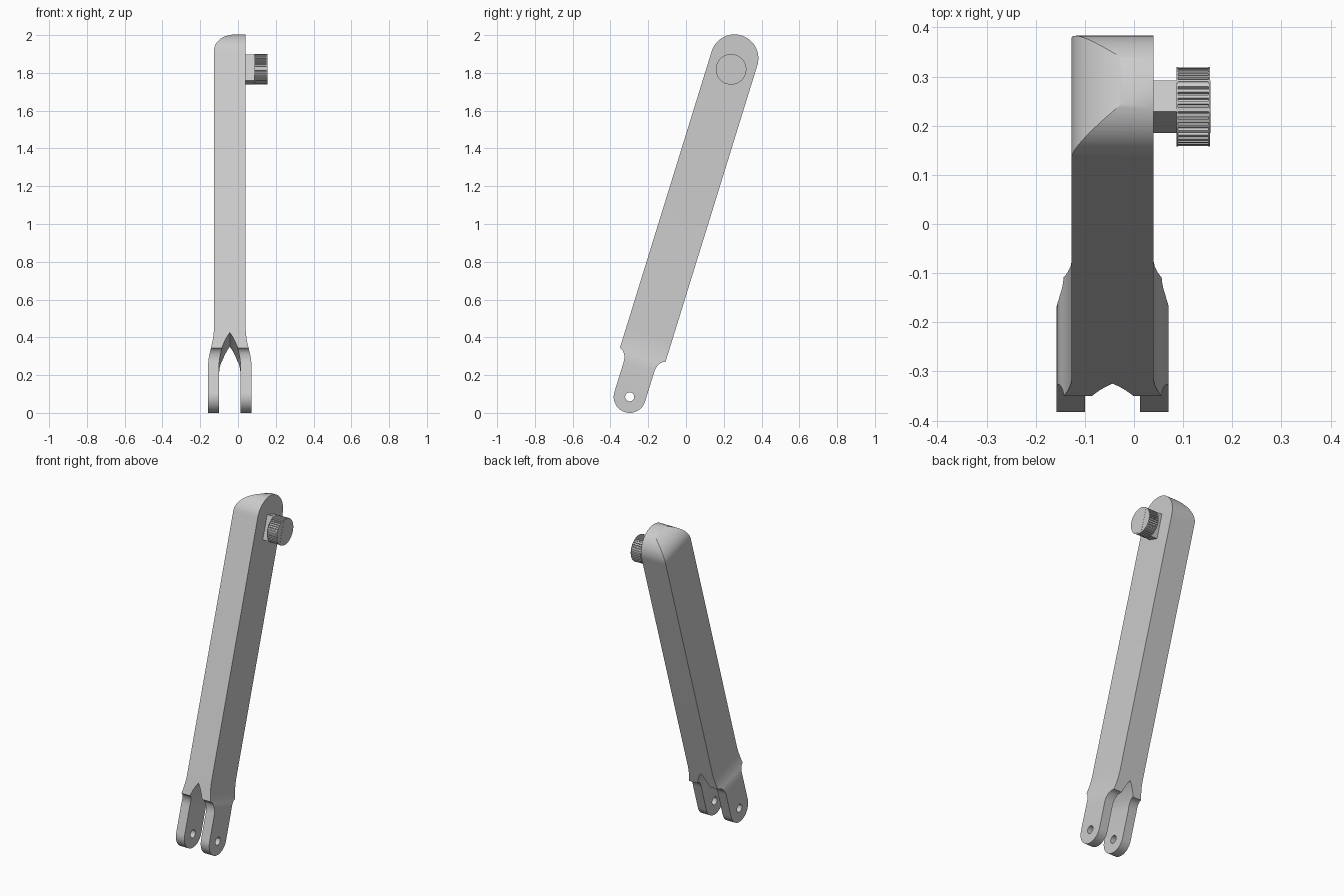
import bpy, bmesh, math
from mathutils import Matrix

if "Cube" in bpy.data.objects:
    bpy.data.objects.remove(bpy.data.objects["Cube"])

# Local frame: x across, y through the depth, z along the arm from the fork pivot
TILT = Matrix.Translation((0, -0.298, 0.085)) @ Matrix.Rotation(-math.radians(17.2), 4, 'X')
CX, HALF_W = -0.0435, 0.0835      # beam centre and half width in x
R, TOP = 0.1265, 1.876            # beam half depth, centre of the rounded top
TONGUE = 0.085                    # half depth of the fork prongs

gray = bpy.data.materials.new("gray_metal")
gray.diffuse_color = (0.6, 0.6, 0.6, 1)
gray.use_nodes = True
gray.node_tree.nodes["Principled BSDF"].inputs["Base Color"].default_value = gray.diffuse_color


def prism(name, outline, axis, lo, hi):
    """Extrude a closed 2D outline along x (points are y,z) or y (points are x,z)."""
    bm = bmesh.new()
    place = (lambda a, b, t: (t, a, b)) if axis == 'X' else (lambda a, b, t: (a, t, b))
    ends = [[bm.verts.new(place(a, b, t)) for a, b in outline] for t in (lo, hi)]
    bm.faces.new(ends[0])
    bm.faces.new(ends[1])
    n = len(outline)
    for i in range(n):
        j = (i + 1) % n
        bm.faces.new((ends[0][i], ends[0][j], ends[1][j], ends[1][i]))
    bmesh.ops.recalc_face_normals(bm, faces=bm.faces)
    mesh = bpy.data.meshes.new(name)
    bm.to_mesh(mesh)
    bm.free()
    mesh.materials.append(gray)
    ob = bpy.data.objects.new(name, mesh)
    ob.matrix_world = TILT
    bpy.context.collection.objects.link(ob)
    return ob


def arc(cx, cy, rx, ry, a0, a1, n):
    return [(cx + rx * math.cos(math.radians(a0 + (a1 - a0) * i / n)),
             cy + ry * math.sin(math.radians(a0 + (a1 - a0) * i / n))) for i in range(n + 1)]


def combine(target, other, operation):
    mod = target.modifiers.new("cut", 'BOOLEAN')
    mod.operation, mod.object, mod.solver = operation, other, 'EXACT'
    bpy.context.view_layer.objects.active = target
    bpy.ops.object.modifier_apply(modifier=mod.name)
    bpy.data.objects.remove(other, do_unlink=True)


def smooth(ob, angle=30):
    bpy.ops.object.select_all(action='DESELECT')
    ob.select_set(True)
    bpy.context.view_layer.objects.active = ob
    bpy.ops.object.shade_smooth_by_angle(angle=math.radians(angle))


# Side outline: round foot, concave shoulders, round top
shoulder = arc(0.132, 0.165, 0.047, 0.068, 180, 97, 8)
side = arc(0, 0, TONGUE, TONGUE, 180, 360, 24) + shoulder
side += arc(0, TOP, R, R, 0, 180, 40)
side += [(-y, z) for y, z in reversed(shoulder)]
arm = prism("arm", side, 'X', -0.4, 0.4)

# Front outline: flared prongs, pointed slot, top sloping off to one side
flare = [(0.114, -0.2), (0.114, 0.165), (0.112, 0.185), (0.107, 0.21), (0.098, 0.238),
         (0.091, 0.27), (0.086, 0.305), (HALF_W, 0.34)]
slot = [(0.056, -0.2), (0.056, 0.165), (0.053, 0.19), (0.047, 0.217), (0.038, 0.243),
        (0.026, 0.272), (0.013, 0.297)]
front = [(CX + x, z) for x, z in flare]
front += arc(CX + HALF_W, TOP, 2 * HALF_W, R, 90, 180, 32)
front += [(CX - x, z) for x, z in reversed(flare)]
front += [(CX - x, z) for x, z in slot] + [(CX, 0.317)]
front += [(CX + x, z) for x, z in reversed(slot)]
combine(arm, prism("front_shape", front, 'Y', -0.4, 0.4), 'INTERSECT')

# Pivot hole through both prongs
combine(arm, prism("pivot_hole", arc(0, 0, 0.024, 0.024, 0, 348.75, 31), 'X', -0.5, 0.5),
        'DIFFERENCE')
smooth(arm)

# Flat stud that carries the knob
KZ = 1.815
prism("knob_stud", [(-0.033, KZ - 0.073), (0.033, KZ - 0.073),
                    (0.033, KZ + 0.073), (-0.033, KZ + 0.073)], 'X', 0.03, 0.156)

# Knurled knob with thin rims
teeth = 40
knurl = []
for i in range(teeth):
    for step, r in ((0.0, 0.080), (0.5, 0.080), (0.6, 0.074), (0.9, 0.074)):
        a = 2 * math.pi * (i + step) / teeth
        knurl.append((r * math.cos(a), KZ + r * math.sin(a)))
prism("knob_grip", knurl, 'X', 0.089, 0.154)
rim = arc(0, KZ, 0.081, 0.081, 0, 352.5, 47)
for name, x in (("knob_inner_rim", 0.087), ("knob_outer_rim", 0.152)):
    smooth(prism(name, rim, 'X', x, x + 0.003))
